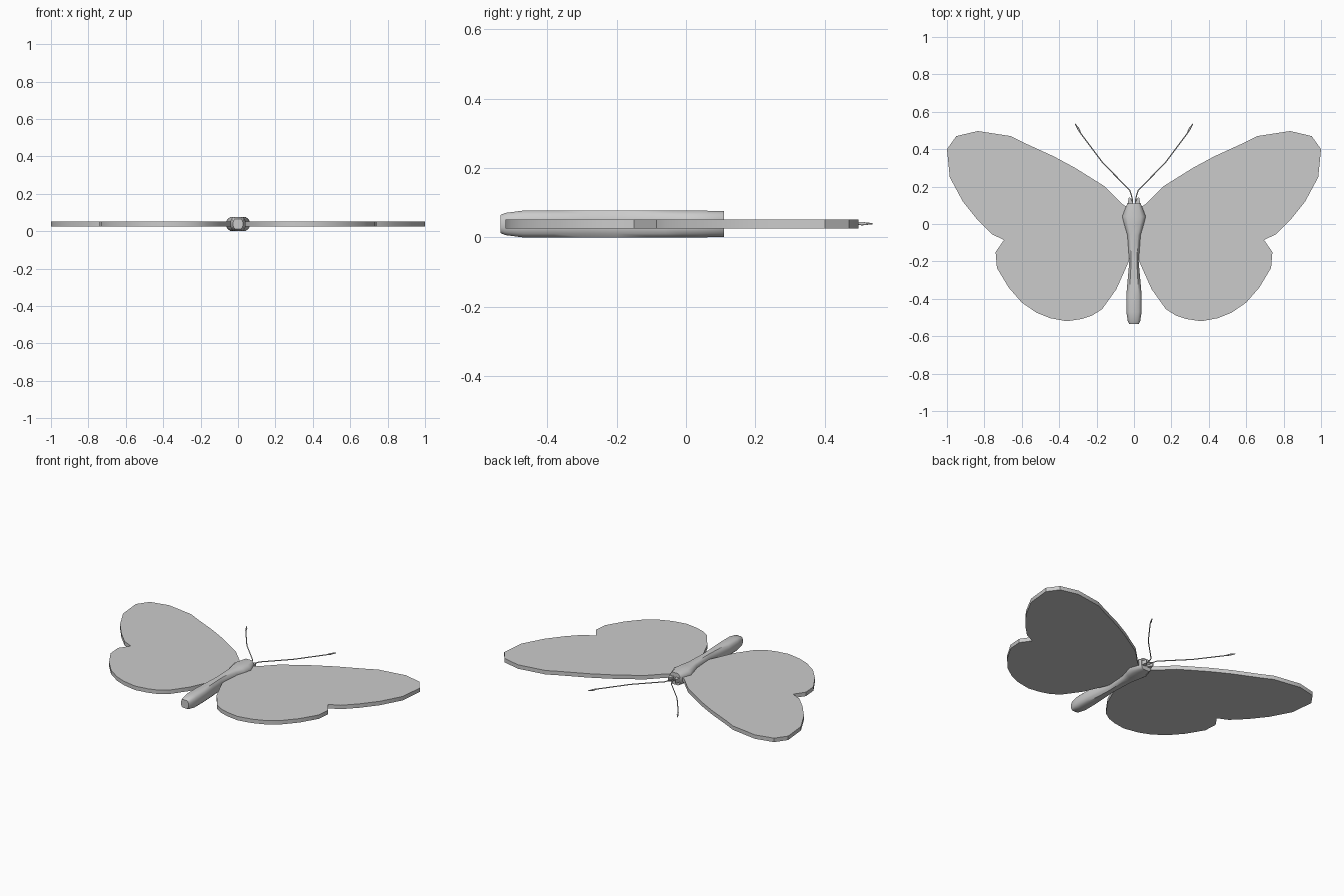
import bpy, bmesh

if "Cube" in bpy.data.objects:
    bpy.data.objects.remove(bpy.data.objects["Cube"])

MID = 0.0385  # height of the wing plane


def make_object(name, bm, angle=0.6):
    bmesh.ops.recalc_face_normals(bm, faces=bm.faces)
    me = bpy.data.meshes.new(name)
    bm.to_mesh(me)
    bm.free()
    ob = bpy.data.objects.new(name, me)
    bpy.context.collection.objects.link(ob)
    bpy.ops.object.select_all(action='DESELECT')
    ob.select_set(True)
    bpy.context.view_layer.objects.active = ob
    bpy.ops.object.shade_smooth_by_angle(angle=angle)
    return ob


def plate(name, outline, side, half):
    """Flat outline extruded evenly about the wing plane."""
    bm = bmesh.new()
    face = bm.faces.new([bm.verts.new((side * x, y, MID - half)) for x, y in outline])
    new = bmesh.ops.extrude_face_region(bm, geom=[face])['geom']
    top = [v for v in new if isinstance(v, bmesh.types.BMVert)]
    bmesh.ops.translate(bm, verts=top, vec=(0, 0, 2 * half))
    bmesh.ops.triangulate(bm, faces=[f for f in bm.faces if len(f.verts) > 4])
    return make_object(name, bm)


# Joined fore and hind wing outline
wing = [(.02, .08), (.06, .105), (.155, .20), (.315, .30), (.43, .362), (.59, .435),
        (.66, .47), (.835, .497), (.95, .47), (1.0, .40), (.985, .25), (.915, .12),
        (.835, .02), (.76, -.055), (.695, -.085), (.74, -.15), (.733, -.235),
        (.67, -.34), (.60, -.42), (.52, -.475), (.45, -.503), (.36, -.52),
        (.28, -.508), (.225, -.49), (.17, -.455), (.095, -.35), (.05, -.25),
        (.028, -.2), (.015, -.1)]
# Small forked tip at the head
horn = [(.036, .10), (.027, .143), (.02, .14), (.006, .115), (.006, .10)]
# Antenna path
antenna = [(.008, .11), (.010, .14), (.022, .18), (.165, .325), (.285, .485), (.315, .537)]
radii = [.003, .003, .003, .003, .003, .002]

for side, label in ((1, "right"), (-1, "left")):
    plate(f"{label}_wing", wing, side, .0125)
    plate(f"{label}_head_fork", horn, side, .0125)

    cu = bpy.data.curves.new(f"{label}_antenna", 'CURVE')
    cu.dimensions = '3D'
    cu.bevel_depth = 1.0
    cu.bevel_resolution = 1
    cu.use_fill_caps = True
    sp = cu.splines.new('POLY')
    pts = antenna[:5] + [(.297, .508)] + antenna[5:]
    rad = radii[:5] + [.0055] + radii[5:]
    sp.points.add(len(pts) - 1)
    for p, (x, y), r in zip(sp.points, pts, rad):
        p.co = (side * x, y, MID + .001, 1)
        p.radius = r
    bpy.context.collection.objects.link(bpy.data.objects.new(f"{label}_antenna", cu))

# Body: rounded sections (y, half width, half height) along the length
sections = [(.11, .036, .0375), (.04, .063, .0385), (-.01, .05, .0385), (-.06, .035, .0385),
            (-.2, .025, .0385), (-.29, .033, .0385), (-.38, .041, .0385), (-.47, .041, .0385),
            (-.52, .033, .032), (-.535, .026, .026)]
unit = [(1, .35), (.87, .72), (.6, 1), (-.6, 1), (-.87, .72), (-1, .35),
        (-1, -.35), (-.87, -.72), (-.6, -1), (.6, -1), (.87, -.72), (1, -.35)]
bm = bmesh.new()
rings = [[bm.verts.new((u * w, y, MID + v * h)) for u, v in unit] for y, w, h in sections]
for a, b in zip(rings, rings[1:]):
    for i in range(len(unit)):
        j = (i + 1) % len(unit)
        bm.faces.new((a[i], a[j], b[j], b[i]))
bm.faces.new(rings[0])
bm.faces.new(rings[-1])
make_object("body", bm, 0.8)
